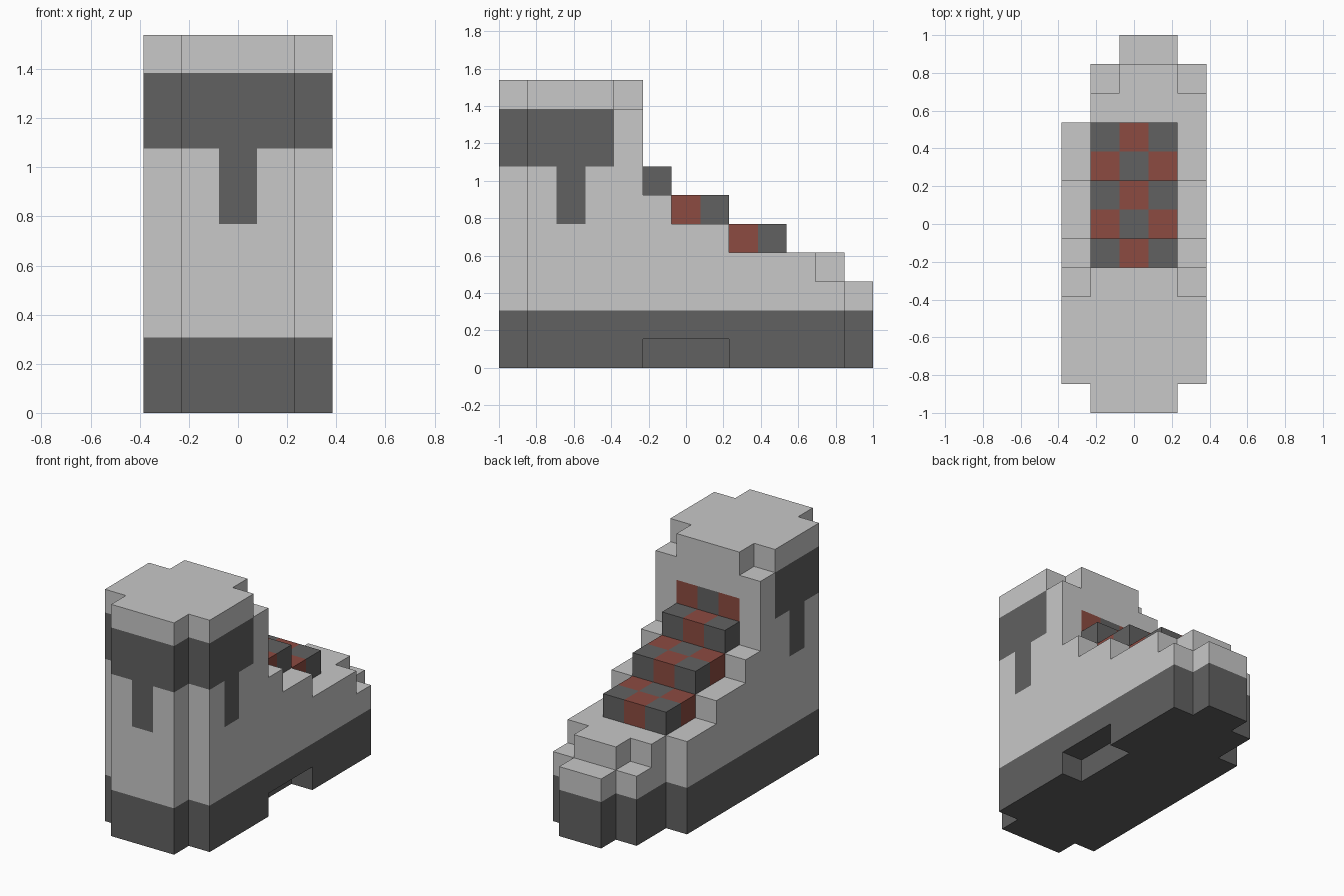
import bpy, bmesh

if "Cube" in bpy.data.objects:
    bpy.data.objects.remove(bpy.data.objects["Cube"])

U = 2 / 13            # edge of one block
OFFSET = (2.5, 6.5, 0)  # block grid origin -> centred, standing on the floor


def material(name, rgb):
    m = bpy.data.materials.new(name)
    m.diffuse_color = (*rgb, 1)
    m.use_nodes = True
    m.node_tree.nodes["Principled BSDF"].inputs["Base Color"].default_value = m.diffuse_color
    return m


LIGHT = material("light grey", (0.58, 0.58, 0.58))
DARK = material("dark grey", (0.12, 0.12, 0.12))
RED = material("brick red", (0.262, 0.07, 0.053))

# Each part: materials and boxes (x0, x1, y0, y1, z0, z1) in blocks.
# Later parts replace earlier ones where they overlap.
PARTS = {
    "sole": ([DARK], [
        (0, 5, 1, 10, 0, 2), (1, 4, 0, 1, 0, 2),
        (1, 5, 10, 12, 0, 2), (2, 4, 12, 13, 0, 2)]),
    "foot_upper": ([LIGHT], [
        (1, 4, 0, 1, 2, 6),                          # heel
        (0, 5, 1, 10, 2, 4), (0, 5, 1, 8, 4, 5), (0, 5, 1, 6, 5, 6),  # instep steps
        (1, 5, 10, 11, 2, 4), (2, 4, 11, 12, 2, 4),  # toe cap
        (1, 5, 11, 12, 2, 3), (2, 4, 12, 13, 2, 3)]),
    "shaft": ([LIGHT], [
        (1, 4, 0, 1, 6, 10), (0, 5, 1, 5, 6, 9),
        (0, 5, 1, 4, 9, 10), (1, 4, 4, 5, 9, 10)]),
    "cuff_band": ([DARK], [
        (0, 5, 1, 4, 7, 9), (1, 4, 0, 1, 7, 9)]),
    "cuff_tabs": ([DARK], [
        (2, 3, 0, 1, 5, 7), (0, 1, 2, 3, 5, 7), (4, 5, 2, 3, 5, 7)]),
    "laces": ([DARK, RED], [
        (1, 4, 4, 5, 7, 8), (1, 4, 5, 6, 6, 7),
        (1, 4, 6, 8, 5, 6), (1, 4, 8, 10, 4, 5)]),
}


def cells(box):
    x0, x1, y0, y1, z0, z1 = box
    return [(x, y, z) for x in range(x0, x1)
            for y in range(y0, y1) for z in range(z0, z1)]


# Fill the block grid, then cut the arch on the inner side of the sole
owner = {c: name for name, (_, boxes) in PARTS.items()
         for box in boxes for c in cells(box)}
for c in cells((4, 5, 5, 8, 0, 1)):
    del owner[c]


def add_quad(bm, cell, axis, side):
    """One outer block face, facing outward."""
    b, c = (axis + 1) % 3, (axis + 2) % 3
    loop = [(0, 0), (1, 0), (1, 1), (0, 1)]
    verts = []
    for db, dc in (loop if side else reversed(loop)):
        p = list(cell)
        p[axis] += side
        p[b] += db
        p[c] += dc
        verts.append(bm.verts.new([(v - o) * U for v, o in zip(p, OFFSET)]))
    return bm.faces.new(verts)


# Build every part from its exposed faces, merged into large flat faces
for name, (mats, _) in PARTS.items():
    bm = bmesh.new()
    for cell in [c for c, n in owner.items() if n == name]:
        for axis in range(3):
            for side in (0, 1):
                near = list(cell)
                near[axis] += 2 * side - 1
                if tuple(near) in owner:
                    continue
                face = add_quad(bm, cell, axis, side)
                # laces alternate red and dark like a checkerboard
                if len(mats) > 1:
                    face.material_index = (cell[0] + cell[1]) % 2
    bmesh.ops.remove_doubles(bm, verts=bm.verts, dist=1e-4)
    bmesh.ops.dissolve_limit(bm, angle_limit=0.01, verts=bm.verts,
                             edges=bm.edges, delimit={'MATERIAL'})
    mesh = bpy.data.meshes.new(name)
    bm.to_mesh(mesh)
    bm.free()
    for m in mats:
        mesh.materials.append(m)
    bpy.context.collection.objects.link(bpy.data.objects.new(name, mesh))
